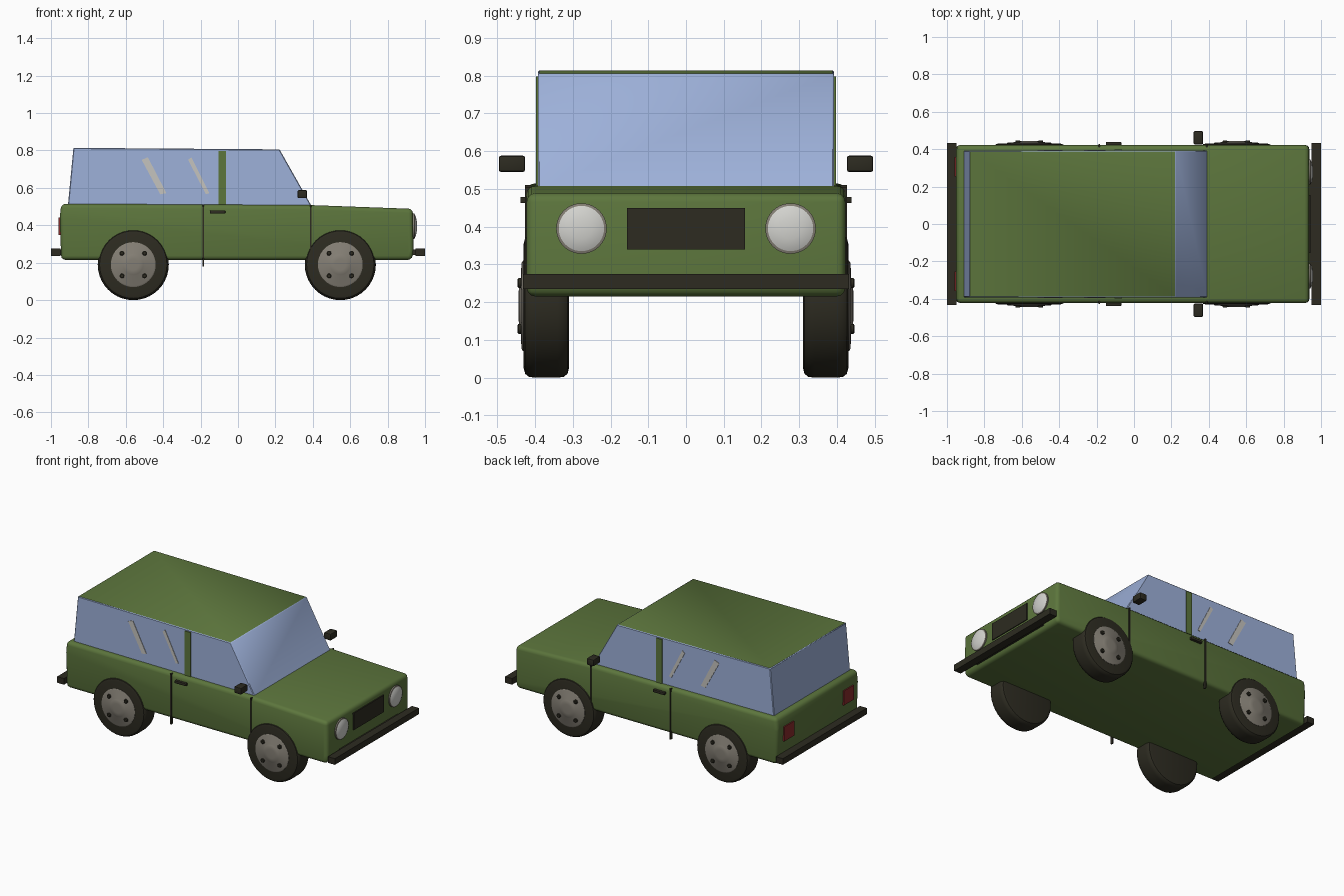
import bpy, bmesh, math
from mathutils import Matrix, Vector

if "Cube" in bpy.data.objects:
    bpy.data.objects.remove(bpy.data.objects["Cube"])


def material(name, rgb):
    m = bpy.data.materials.new(name)
    m.use_nodes = True
    m.diffuse_color = (*rgb, 1)
    node = next(n for n in m.node_tree.nodes if n.type == 'BSDF_PRINCIPLED')
    node.inputs["Base Color"].default_value = (*rgb, 1)
    return m


GREEN = material("olive green paint", (0.108, 0.18, 0.046))
GLASS = material("pale blue glass", (0.34, 0.44, 0.70))
BLACK = material("dark rubber", (0.026, 0.024, 0.015))
STEEL = material("wheel grey", (0.23, 0.21, 0.175))
LAMP = material("lamp white", (0.65, 0.65, 0.62))
SHINE = material("window shine", (0.56, 0.55, 0.52))
RED = material("tail light red", (0.25, 0.025, 0.025))


def finish(name, bm, *mats):
    bmesh.ops.recalc_face_normals(bm, faces=bm.faces)
    mesh = bpy.data.meshes.new(name)
    bm.to_mesh(mesh)
    bm.free()
    obj = bpy.data.objects.new(name, mesh)
    bpy.context.collection.objects.link(obj)
    for m in mats:
        mesh.materials.append(m)
    bpy.ops.object.select_all(action='DESELECT')
    bpy.context.view_layer.objects.active = obj
    obj.select_set(True)
    bpy.ops.object.shade_smooth_by_angle(angle=math.radians(35))
    return obj


def prism(name, outline, y0, y1, mat, bevel=0, segments=3):
    """Extrude an x-z outline along y and round its edges."""
    bm = bmesh.new()
    face = bm.faces.new([bm.verts.new((x, y0, z)) for x, z in outline])
    side = bmesh.ops.extrude_face_region(bm, geom=[face])["geom"]
    bmesh.ops.translate(bm, vec=(0, y1 - y0, 0),
                        verts=[v for v in side if isinstance(v, bmesh.types.BMVert)])
    if bevel:
        bmesh.ops.bevel(bm, geom=bm.edges[:], offset=bevel, segments=segments,
                        profile=0.5, affect='EDGES', clamp_overlap=True)
    return finish(name, bm, mat)


def box(name, x, y, z, mat, bevel=0):
    outline = [(x[0], z[0]), (x[1], z[0]), (x[1], z[1]), (x[0], z[1])]
    return prism(name, outline, min(y), max(y), mat, bevel, 2)


def lathe(name, profile, centre, axis, mat, steps=40):
    """Revolve (radius, height) points about an axis through centre."""
    bm = bmesh.new()
    verts = [bm.verts.new((r, 0, h)) for r, h in profile]
    edges = [bm.edges.new(pair) for pair in zip(verts, verts[1:])]
    bmesh.ops.spin(bm, geom=verts + edges, axis=(0, 0, 1), cent=(0, 0, 0),
                   angle=math.tau, steps=steps)
    bmesh.ops.remove_doubles(bm, verts=bm.verts, dist=0.0002)
    turn = Vector((0, 0, 1)).rotation_difference(Vector(axis)).to_matrix().to_4x4()
    bm.transform(Matrix.Translation(centre) @ turn)
    return finish(name, bm, mat)


# Lower body
prism("body", [(-0.945, 0.215), (0.93, 0.215), (0.938, 0.26), (0.935, 0.488),
               (0.39, 0.508), (-0.945, 0.515), (-0.953, 0.44)],
      -0.422, 0.422, GREEN, 0.03)

# Glass cabin with a painted roof
cabin = prism("cabin", [(-0.91, 0.50), (0.395, 0.50), (0.222, 0.806), (-0.88, 0.814)],
              -0.392, 0.392, GLASS, 0.004, 1)
cabin.data.materials.append(GREEN)
for p in cabin.data.polygons:
    if p.normal.z > 0.9:
        p.material_index = 1

# Bumpers
box("front_bumper", (0.95, 1.0), (-0.432, 0.432), (0.235, 0.275), BLACK)
box("rear_bumper", (-1.0, -0.95), (-0.432, 0.432), (0.235, 0.275), BLACK)
for x in (-0.95, 0.945):
    box("bumper_mount", (x - 0.015, x + 0.015), (-0.3, 0.3), (0.24, 0.27), BLACK)

# Grille
box("grille", (0.92, 0.943), (-0.156, 0.156), (0.34, 0.45), BLACK)

tyre = [(0, -0.06), (0.165, -0.06), (0.18, -0.056), (0.188, -0.046), (0.19, -0.03),
        (0.19, 0.03), (0.188, 0.046), (0.18, 0.056), (0.165, 0.06), (0, 0.06)]
hub = [(0.12, 0.05), (0.12, 0.062), (0.113, 0.066), (0.06, 0.068),
       (0.054, 0.072), (0.03, 0.074), (0, 0.074)]
bolt = [(0.013, 0.06), (0.013, 0.074), (0.009, 0.077), (0, 0.077)]

for s, label in ((-1, "right"), (1, "left")):
    # Wheels
    for end, cx in (("front", 0.547), ("rear", -0.56)):
        centre = Vector((cx, s * 0.37, 0.19))
        tag = f"{end}_{label}"
        lathe(tag + "_tyre", tyre, centre, (0, s, 0), BLACK)
        lathe(tag + "_hub", hub, centre, (0, s, 0), STEEL)
        for k in range(4):
            a = math.pi / 4 + k * math.pi / 2
            off = Vector((math.cos(a), 0, math.sin(a))) * 0.086
            lathe(tag + "_bolt", bolt, centre + off, (0, s, 0), BLACK, 12)

    # Headlight with rim, and tail light
    lamp_at = (0.93, s * 0.277, 0.395)
    lathe(label + "_headlight_rim", [(0.067, -0.01), (0.067, 0.014), (0.06, 0.016)],
          lamp_at, (1, 0, 0), STEEL)
    lathe(label + "_headlight", [(0.064, 0), (0.064, 0.014), (0.05, 0.021),
                                 (0.028, 0.026), (0, 0.028)], lamp_at, (1, 0, 0), LAMP)
    box(label + "_tail_light", (-0.959, -0.93), (s * 0.255, s * 0.358),
        (0.348, 0.442), RED)

    # Door seams, handle and mirror
    box(label + "_rear_door_seam", (-0.189, -0.181), (s * 0.41, s * 0.427), (0.18, 0.51), BLACK)
    box(label + "_front_door_seam", (0.386, 0.394), (s * 0.41, s * 0.427), (0.22, 0.505), BLACK)
    box(label + "_door_handle", (-0.15, -0.068), (s * 0.415, s * 0.439),
        (0.462, 0.479), BLACK, 0.003)
    box(label + "_mirror", (0.319, 0.369), (s * 0.426, s * 0.496),
        (0.545, 0.588), BLACK, 0.006)

    # Door pillar and shine streaks on the side windows
    box(label + "_door_pillar", (-0.105, -0.064), (s * 0.38, s * 0.398), (0.50, 0.798), GREEN)
    for top, low, w in ((-0.515, -0.416, 0.033), (-0.267, -0.171, 0.018)):
        prism(label + "_window_shine", [(top, 0.75), (top + w, 0.764),
                                        (low + w, 0.572), (low, 0.566)],
              s * 0.388, s * 0.395, SHINE)
